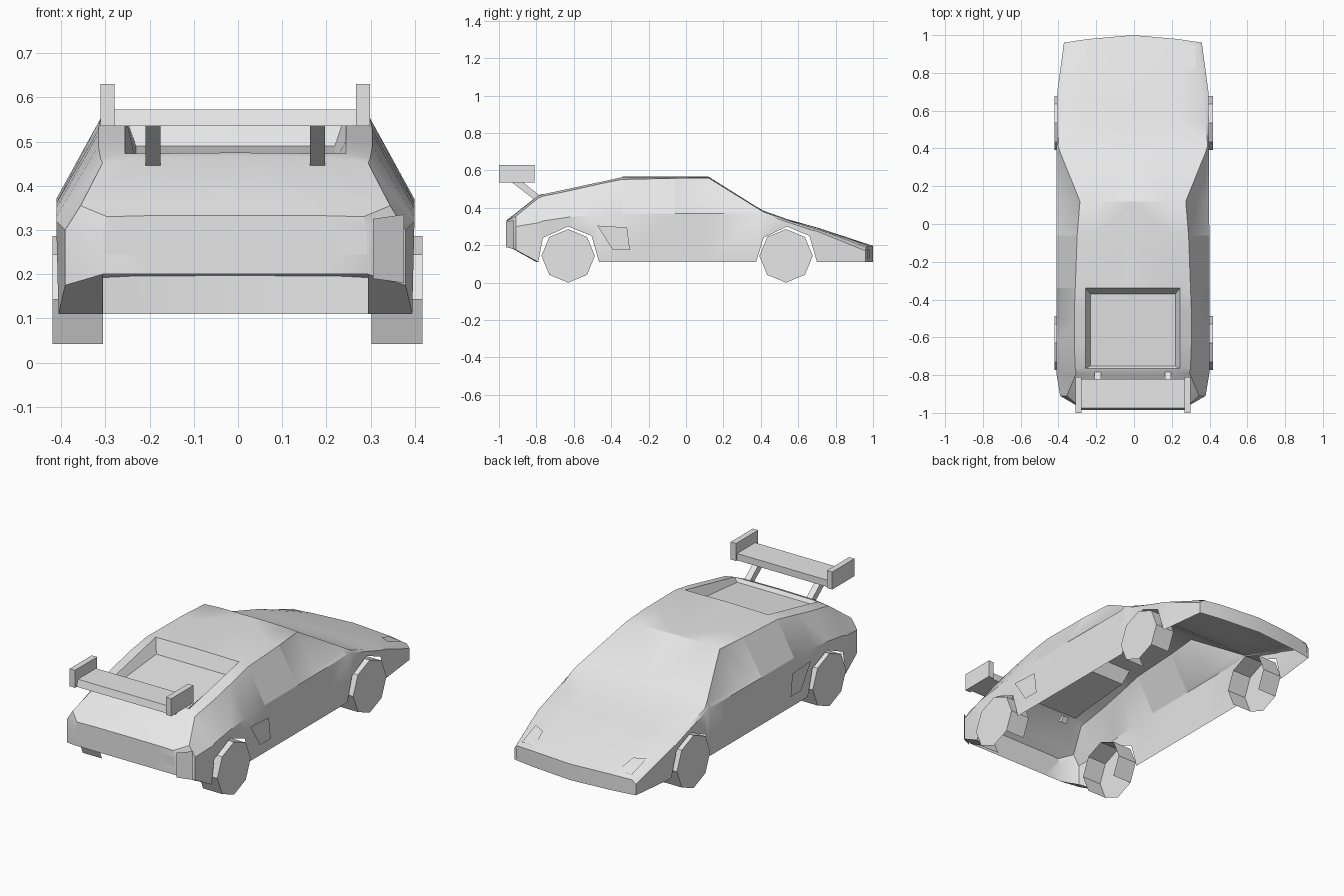
import bpy, bmesh, math

if "Cube" in bpy.data.objects:
    bpy.data.objects.remove(bpy.data.objects["Cube"])

CX = -0.006  # body centre line
grey = bpy.data.materials.new("light_grey")
grey.diffuse_color = (0.8, 0.8, 0.8, 1)
grey.use_nodes = True
grey.node_tree.nodes["Principled BSDF"].inputs["Base Color"].default_value = grey.diffuse_color


def finish(name, bm, mirror=False, smooth=False, x=0.0):
    me = bpy.data.meshes.new(name)
    bm.to_mesh(me)
    bm.free()
    me.materials.append(grey)
    ob = bpy.data.objects.new(name, me)
    bpy.context.collection.objects.link(ob)
    ob.location.x = x
    if smooth:
        bpy.ops.object.select_all(action='DESELECT')
        ob.select_set(True)
        bpy.context.view_layer.objects.active = ob
        bpy.ops.object.shade_smooth_by_angle(angle=math.radians(32))
    if mirror:
        m = ob.modifiers.new("Mirror", 'MIRROR')
        m.use_clip = True
        m.merge_threshold = 0.0005
    return ob


def plate(name, pts, mirror=True):
    bm = bmesh.new()
    bm.faces.new([bm.verts.new(p) for p in pts])
    finish(name, bm, mirror, x=CX)


def prism(name, x0, x1, profile, mirror=True):
    """Extrude a y/z profile from x0 to x1."""
    bm = bmesh.new()
    a = [bm.verts.new((x0, y, z)) for y, z in profile]
    b = [bm.verts.new((x1, y, z)) for y, z in profile]
    n = len(profile)
    bm.faces.new(a)
    bm.faces.new(b[::-1])
    for i in range(n):
        bm.faces.new([a[i], b[i], b[(i + 1) % n], a[(i + 1) % n]])
    bmesh.ops.recalc_face_normals(bm, faces=bm.faces)
    finish(name, bm, mirror, x=CX)


# Body shell stations:
# y, bottom z, low w, belt w, belt z, roof edge w, roof edge z, centre z
stations = [
    (-0.96, .20, .30, .30, .30, .29, .33, .333),
    (-0.91, .175, .385, .385, .30, .35, .355, .372),
    (-0.79, .11, .40, .405, .32, .30, .452, .467),
    (-0.765, .24, .40, .405, .33, .305, .462, .475),
    (-0.63, .30, .40, .405, .35, .31, .490, .504),
    (-0.505, .25, .40, .405, .36, .31, .518, .531),
    (-0.465, .11, .40, .405, .36, .31, .527, .539),
    (-0.34, .11, .40, .405, .37, .305, .552, .567),
    (-0.06, .11, .40, .405, .37, .295, .558, .567),
    (0.12, .11, .40, .403, .37, .28, .560, .567),
    (0.375, .11, .40, .403, .37, .383, .402, .407),
    (0.415, .24, .40, .403, .365, .396, .378, .384),
    (0.54, .30, .40, .402, .325, .385, .334, .340),
    (0.66, .25, .40, .401, .285, .375, .298, .306),
    (0.70, .11, .395, .40, .275, .37, .287, .295),
    (0.96, .11, .365, .365, .17, .345, .19, .197),
]
bm = bmesh.new()
grid = []
for i, (y, zb, wl, wb, zbelt, wr, zr, zt) in enumerate(stations):
    recess = -0.77 < y < -0.33
    wh = .25 if recess else min(.25, .68 * wr)
    ring = [(wl, zb), (wb, zbelt), (wr, zr), (wh, zr + .8 * (zt - zr)), (0, zt)]
    nose = i == len(stations) - 1
    bow = lambda x: 1 - .04 * (x / .365) ** 1.5 if nose else y
    grid.append([bm.verts.new((x, bow(x), z)) for x, z in ring])

R0, R1 = 3, 7  # stations bounding the engine cover recess
skin = {}
for i in range(len(grid) - 1):
    for c in range(4):
        if c == 3 and R0 <= i < R1:
            continue
        a, b = grid[i], grid[i + 1]
        skin[i, c] = bm.faces.new([a[c], b[c], b[c + 1], a[c + 1]])

# Rear and nose closing faces
for ring, zb, flip in ((grid[0], .20, False), (grid[-1], .11, True)):
    h, m = ring[3], ring[4]
    bh = bm.verts.new((h.co.x, h.co.y, zb))
    bc = bm.verts.new((0, m.co.y, zb))
    for f in ([ring[0], ring[1], ring[2], h, bh], [bh, h, m, bc]):
        bm.faces.new(f[::-1] if flip else f)

# Rear valance beside the open centre
bm.faces.new([grid[2][0], grid[1][0], grid[0][0], bm.verts.new((.30, -.80, .11))])

# Sunken engine cover
fr, ff = bm.verts.new((.225, -.752, .455)), bm.verts.new((.225, -.37, .49))
cr, cf = bm.verts.new((0, -.752, .455)), bm.verts.new((0, -.37, .49))
lip = [grid[i][3] for i in range(R0, R1 + 1)]
bm.faces.new(lip + [ff, fr])
bm.faces.new([grid[R0][4], lip[0], fr, cr])
bm.faces.new([lip[-1], grid[R1][4], cf, ff])
bm.faces.new([cr, fr, ff, cf])

# Side windows, slightly sunken either side of the pillar
for group in ([skin[7, 1]], [skin[8, 1], skin[9, 1]]):
    bmesh.ops.inset_region(bm, faces=group, thickness=.014, depth=-.003)
bmesh.ops.delete(bm, geom=[v for v in bm.verts if not v.link_faces], context='VERTS')
finish("body_shell", bm, mirror=True, smooth=True, x=CX)

# Wheels: outer disc and tread, open inside and along the lowest two sides
for side, sname, xi, xo in ((-1, "left", -.305, -.42), (1, "right", .302, .417)):
    for yc, ename in ((-.63, "rear"), (.535, "front")):
        bm = bmesh.new()
        ang = [math.radians(-90 + 45 * k) for k in range(8)]
        rim = [(yc + .143 * math.cos(a), .143 + .143 * math.sin(a)) for a in ang]
        out = [bm.verts.new((xo, y, z)) for y, z in rim]
        inn = [bm.verts.new((xi, y, z)) for y, z in rim]
        bm.faces.new(out if side > 0 else out[::-1])
        for k in range(1, 7):
            f = [out[k], inn[k], inn[k + 1], out[k + 1]]
            bm.faces.new(f if side > 0 else f[::-1])
        bmesh.ops.delete(bm, geom=[v for v in bm.verts if not v.link_faces],
                         context='VERTS')
        finish(f"{ename}_{sname}_wheel", bm)

# Rear wing
prism("wing_blade", -.275, .275,
      [(-.985, .535), (-.82, .535), (-.82, .572), (-.975, .572)], mirror=False)
prism("wing_end_plate", .273, .305,
      [(-1.0, .535), (-.81, .535), (-.81, .63), (-1.0, .63)])
prism("wing_strut", .169, .203,
      [(-.93, .535), (-.795, .432), (-.775, .46), (-.87, .535)])

# Lights, number panel and side vents
yr = -.963
plate("rear_light", [(.228, yr, .245), (.298, yr, .245), (.298, yr, .30), (.228, yr, .30)])
plate("rear_panel", [(-.155, yr, .25), (.155, yr, .25), (.155, yr, .31), (-.155, yr, .31)],
      mirror=False)
plate("headlight", [(.25, .945, .211), (.27, .85, .247), (.335, .82, .251), (.33, .945, .206)])
plate("nose_light", [(.345, .968, .13), (.25, .981, .13), (.25, .981, .18), (.345, .968, .18)])
plate("side_vent", [(.412, -.39, .175), (.412, -.30, .175), (.412, -.315, .295), (.412, -.475, .305)])
plate("rear_corner_panel", [(.311, -.963, .19), (.381, -.921, .18), (.381, -.921, .335),
                            (.311, -.963, .325)], mirror=False)
